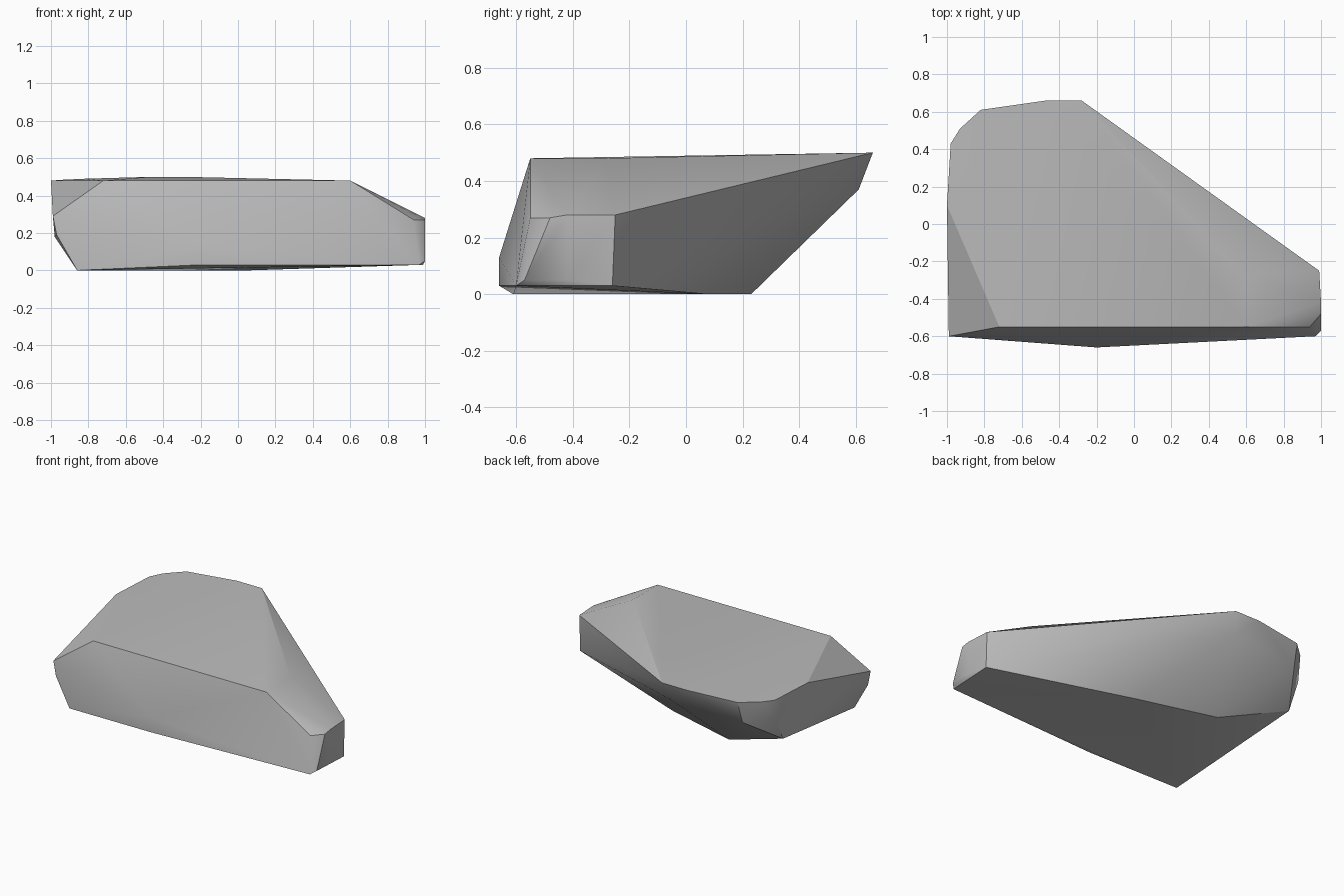
import bpy
import bmesh
import math

# Remove the default cube only
default_cube = bpy.data.objects.get("Cube")
if default_cube is not None:
    bpy.data.objects.remove(default_cube, do_unlink=True)


def make_material(name, colour):
    material = bpy.data.materials.new(name)
    material.use_nodes = True
    material.diffuse_color = colour
    for node in material.node_tree.nodes:
        if node.type == "BSDF_PRINCIPLED":
            node.inputs["Base Color"].default_value = colour
            node.inputs["Roughness"].default_value = 0.9
    return material


def make_chiselled_rock(name, corner_groups, material, sharp_angle):
    """Wrap a convex shell round the corners and smooth its gentle bends."""
    mesh = bpy.data.meshes.new(name)
    shell = bmesh.new()
    for corners in corner_groups:
        for corner in corners:
            shell.verts.new(corner)
    hull = bmesh.ops.convex_hull(shell, input=shell.verts[:])
    unused = {item for item in hull["geom_interior"] + hull["geom_unused"]
              if isinstance(item, bmesh.types.BMVert)}
    bmesh.ops.delete(shell, geom=list(unused), context="VERTS")
    # Merge triangles that lie in one flat facet
    bmesh.ops.dissolve_limit(shell, angle_limit=math.radians(1),
                             verts=shell.verts[:], edges=shell.edges[:])
    bmesh.ops.recalc_face_normals(shell, faces=shell.faces[:])
    shell.to_mesh(mesh)
    shell.free()
    mesh.materials.append(material)
    rock = bpy.data.objects.new(name, mesh)
    bpy.context.collection.objects.link(rock)
    bpy.ops.object.select_all(action="DESELECT")
    rock.select_set(True)
    bpy.context.view_layer.objects.active = rock
    bpy.ops.object.shade_smooth_by_angle(angle=math.radians(sharp_angle))
    return rock


# Broad, almost level top
plateau = [
    (-1, .1, .48), (-.72, -.55, .48), (.6, -.55, .48), (.6, -.28, .48),
    (-.28, .66, .5), (-.47, .66, .5), (-.82, .61, .49), (-.93, .51, .485),
    (-.98, .43, .48),
]

# Overhanging back and the blunt end on the right
back_and_blunt_end = [
    (-.32, .61, .37), (-.83, .57, .34), (-.98, .43, .35), (-.98, .34, .18),
    (-.99, -.6, .29), (-.97, -.6, .19),
]

# Narrow nose on the left
nose = [
    (.94, -.55, .27), (1, -.48, .27), (1, -.42, .28), (.99, -.25, .28),
    (.99, -.26, .03), (1, -.42, .05), (1, -.57, .05), (.97, -.6, .03),
]

# Bulge at the foot of the front, and the underside
foot = [
    (-.2, -.66, .13), (-.2, -.66, .03), (-.86, -.61, 0), (-.49, .23, 0),
    (.05, .08, 0),
]

stone_grey = make_material("stone grey", (.5, .5, .5, 1))
make_chiselled_rock("rock", [plateau, back_and_blunt_end, nose, foot],
                    stone_grey, 30)
